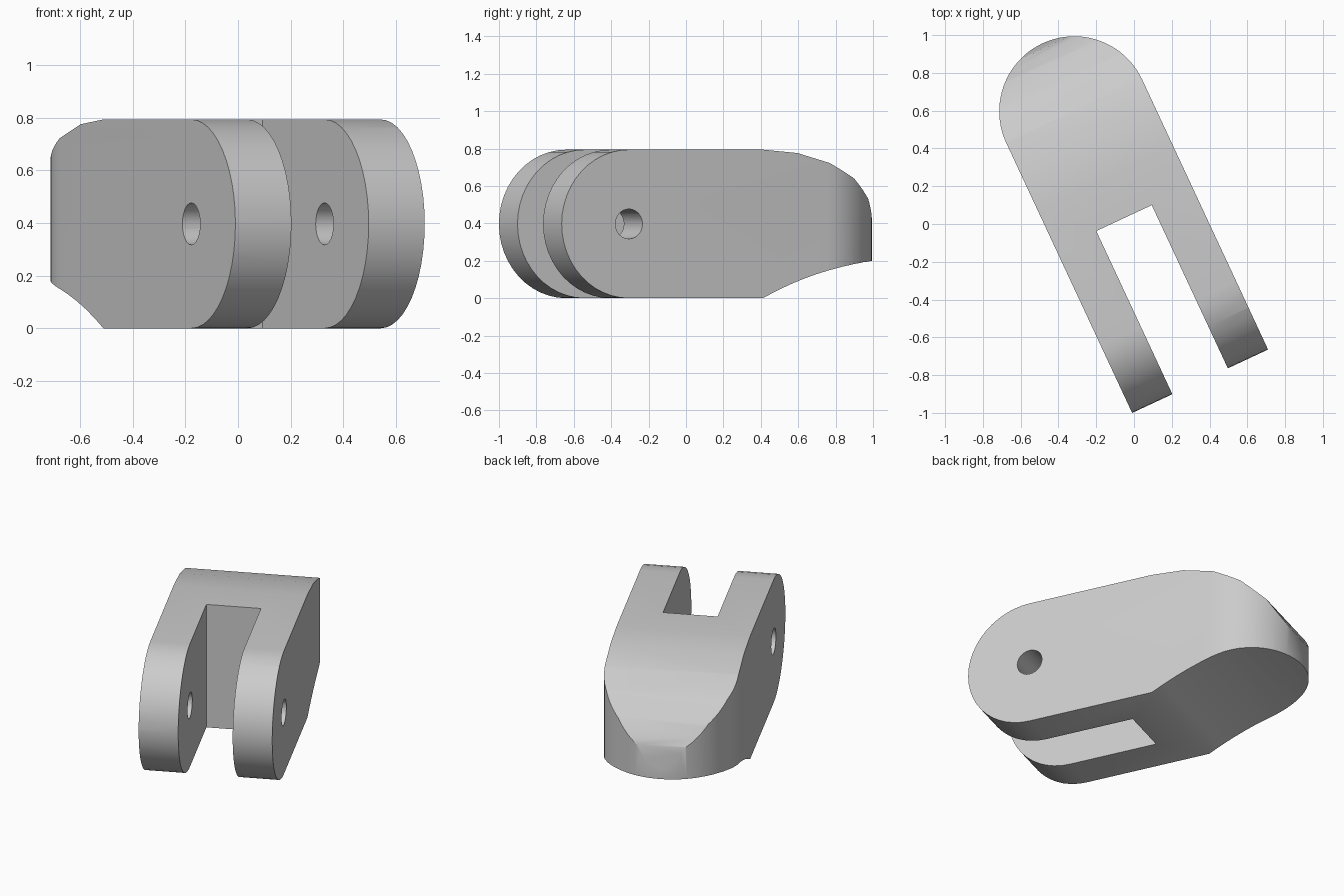
import bpy, bmesh
from math import sin, cos, pi, radians
from mathutils import Matrix, Vector

if "Cube" in bpy.data.objects:
    bpy.data.objects.remove(bpy.data.objects["Cube"], do_unlink=True)

R = 0.397            # half of both the width and the height
H = 2 * R
LENGTH = 1.974
TAPER = 1.187        # where the nose starts to thin
SLOT_END, SLOT_HALF = 0.953, 0.162
HOLE_R = 0.08

# Local frame: x across the width, y from fork tips to nose, z up
PLACE = Matrix.Translation((0.35, -0.8325, 0)) @ Matrix.Rotation(radians(25), 4, 'Z')

grey = bpy.data.materials.new("plain grey")
grey.use_nodes = True
grey.diffuse_color = (0.6, 0.6, 0.6, 1)
grey.node_tree.nodes["Principled BSDF"].inputs["Base Color"].default_value = (0.6, 0.6, 0.6, 1)


def prism(name, points, direction):
    """Extrude a closed loop of 3D points along a direction."""
    bm = bmesh.new()
    face = bm.faces.new([bm.verts.new(p) for p in points])
    new = bmesh.ops.extrude_face_region(bm, geom=[face])["geom"]
    verts = [v for v in new if isinstance(v, bmesh.types.BMVert)]
    bmesh.ops.translate(bm, verts=verts, vec=Vector(direction))
    bmesh.ops.recalc_face_normals(bm, faces=bm.faces)
    bm.transform(PLACE)
    mesh = bpy.data.meshes.new(name)
    bm.to_mesh(mesh)
    bm.free()
    mesh.materials.append(grey)
    obj = bpy.data.objects.new(name, mesh)
    bpy.context.collection.objects.link(obj)
    return obj


def arc(start, end, steps):
    return [start + (end - start) * i / steps for i in range(steps + 1)]


# Side profile: round fork tip, dropping nose top, hollow nose underside
profile = [(R - R * sin(a), R - R * cos(a)) for a in arc(0, pi, 24)]
span = LENGTH - TAPER
profile += [(TAPER + span * sin(a), H - 0.53 * (1 - cos(a))) for a in arc(0, pi / 2, 6)]
profile += [(LENGTH - span * t, 0.2 * (1 - t * t)) for t in arc(0, 1, 10)]
body = prism("clevis_body", [(-R, y, z) for y, z in profile], (H, 0, 0))

# Plan outline with the rounded nose
mid = LENGTH - R
outline = [(-R, -0.1, -0.1), (R, -0.1, -0.1)]
outline += [(R * cos(a), mid + R * sin(a), -0.1) for a in arc(0, pi, 40)]
nose = prism("nose_outline_cutter", outline, (0, 0, 1))

# Slot between the fork arms
slot = prism("fork_slot_cutter", [(-SLOT_HALF, -0.1, -0.1), (SLOT_HALF, -0.1, -0.1),
                                  (SLOT_HALF, SLOT_END, -0.1), (-SLOT_HALF, SLOT_END, -0.1)],
             (0, 0, 1))

# Pin hole through both arms
ring = [(-0.5, R + HOLE_R * cos(a), R + HOLE_R * sin(a)) for a in arc(0, 2 * pi, 24)[:-1]]
hole = prism("pin_hole_cutter", ring, (1, 0, 0))

bpy.ops.object.select_all(action='DESELECT')
bpy.context.view_layer.objects.active = body
body.select_set(True)
for cutter, mode in ((nose, 'INTERSECT'), (slot, 'DIFFERENCE'), (hole, 'DIFFERENCE')):
    cutter.hide_render = True
    mod = body.modifiers.new(cutter.name, 'BOOLEAN')
    mod.operation = mode
    mod.solver = 'EXACT'
    mod.object = cutter
    bpy.ops.object.modifier_apply(modifier=mod.name)
    bpy.data.objects.remove(cutter, do_unlink=True)

bpy.ops.object.shade_smooth_by_angle(angle=radians(30))
